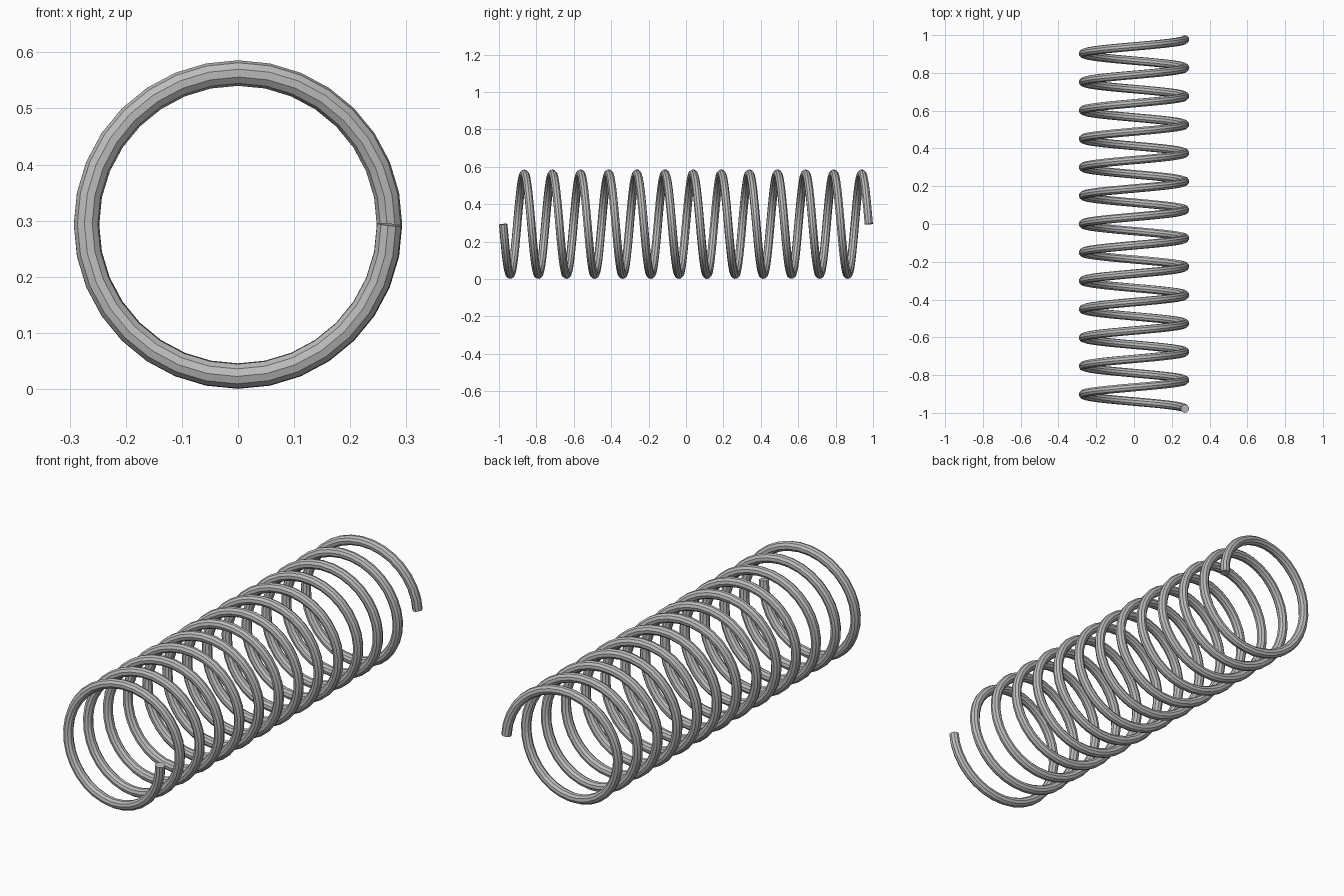
import bpy
from math import cos, sin, pi, radians

default_cube = bpy.data.objects.get("Cube")
if default_cube:
    bpy.data.objects.remove(default_cube, do_unlink=True)

TURNS = 13
STEPS = 32            # straight segments per turn
COIL_RADIUS = 0.27
WIRE_RADIUS = 0.0227
LENGTH = 1.955        # along the wire centre line, end to end
CENTRE_Z = 0.293

# Plain grey metal
steel = bpy.data.materials.new("grey steel")
steel.use_nodes = True
grey = (0.5, 0.5, 0.5, 1)
steel.diffuse_color = grey
steel.node_tree.nodes["Principled BSDF"].inputs["Base Color"].default_value = grey

# Helix path with a ten-sided round wire and capped ends
curve = bpy.data.curves.new("coil_spring", "CURVE")
curve.dimensions = "3D"
curve.twist_mode = "MINIMUM"
curve.bevel_depth = WIRE_RADIUS
curve.bevel_resolution = 3
curve.use_fill_caps = True
spline = curve.splines.new("POLY")
count = TURNS * STEPS
spline.points.add(count)
for i, point in enumerate(spline.points):
    angle = 2 * pi * i / STEPS
    point.co = (COIL_RADIUS * cos(angle),
                LENGTH * (i / count - 0.5),
                CENTRE_Z - COIL_RADIUS * sin(angle), 1)
curve.materials.append(steel)

spring = bpy.data.objects.new("coil_spring", curve)
bpy.context.collection.objects.link(spring)

# Turn into a mesh, keeping the lengthwise facets of the wire crisp
bpy.ops.object.select_all(action="DESELECT")
spring.select_set(True)
bpy.context.view_layer.objects.active = spring
bpy.ops.object.convert(target="MESH")
bpy.ops.object.shade_smooth_by_angle(angle=radians(30))
